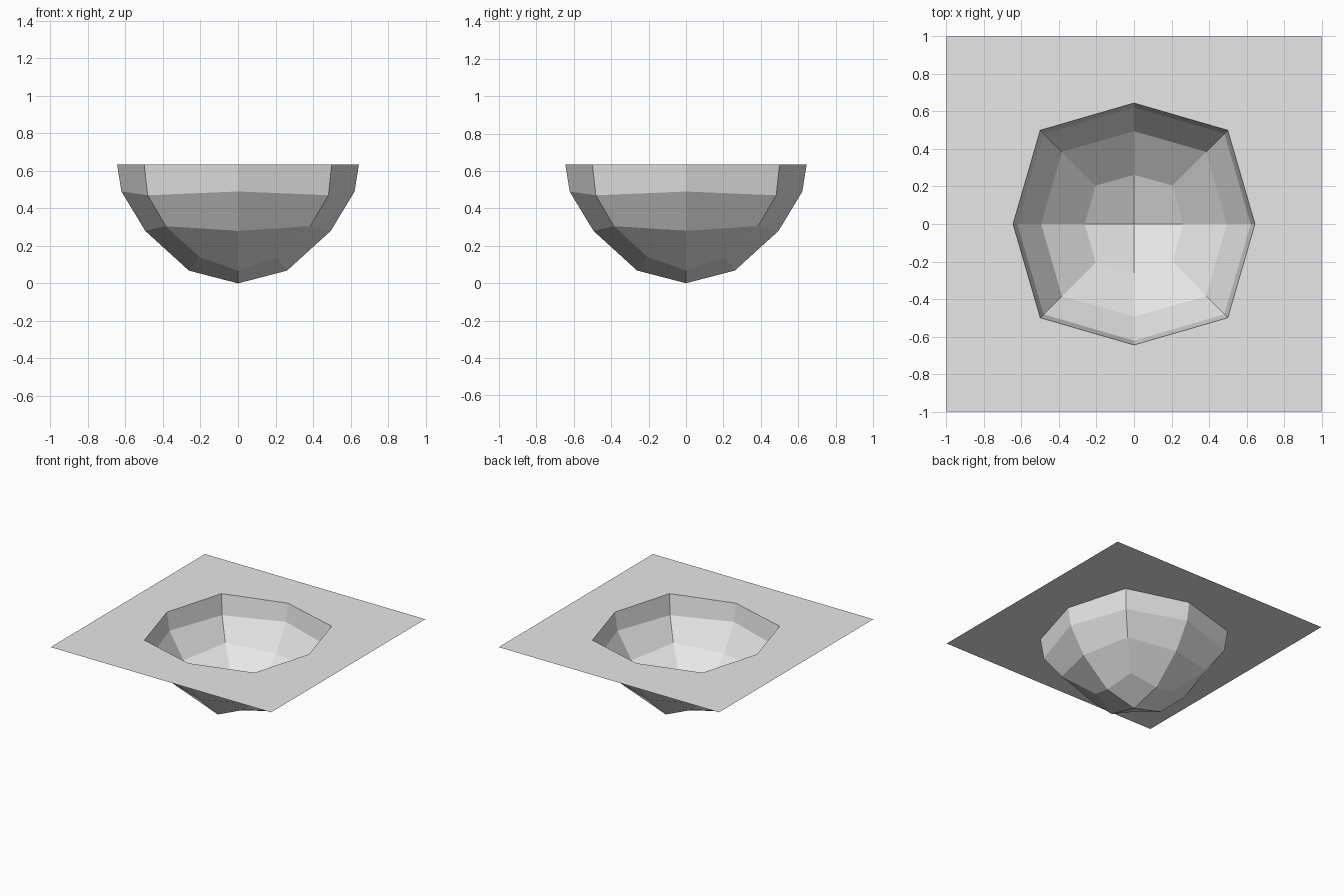
import bpy
import bmesh

cube = bpy.data.objects.get("Cube")
if cube:
    bpy.data.objects.remove(cube, do_unlink=True)

grey = bpy.data.materials.new("plain grey")
grey.use_nodes = True
grey.diffuse_color = (0.8, 0.8, 0.8, 1)
grey.node_tree.nodes["Principled BSDF"].inputs["Base Color"].default_value = (0.8, 0.8, 0.8, 1)

# Eight compass directions, alternating axis and diagonal
DIRECTIONS = [(1, 0), (1, 1), (0, 1), (-1, 1), (-1, 0), (-1, -1), (0, -1), (1, -1)]
TOP = 0.635


def add_ring(bm, axis, axis_z, diagonal, diagonal_z):
    """Eight-point ring with its own reach and height on axes and diagonals."""
    ring = []
    for x, y in DIRECTIONS:
        reach, z = (diagonal, diagonal_z) if x and y else (axis, axis_z)
        ring.append(bm.verts.new((x * reach, y * reach, z)))
    return ring


def bridge(bm, outer, inner):
    for i in range(8):
        j = (i + 1) % 8
        bm.faces.new((outer[i], outer[j], inner[j], inner[i]))


def finish(bm, name):
    mesh = bpy.data.meshes.new(name)
    bm.to_mesh(mesh)
    bm.free()
    mesh.materials.append(grey)
    obj = bpy.data.objects.new(name, mesh)
    bpy.context.collection.objects.link(obj)


# Square flat sheet with an eight-sided opening
bm = bmesh.new()
bridge(bm, add_ring(bm, 1, TOP, 1, TOP), add_ring(bm, 0.645, TOP, 0.5, TOP))
finish(bm, "flat_surround")

# Faceted bowl hanging below the opening, facing inward
bm = bmesh.new()
profile = [
    (0.645, TOP, 0.5, TOP),
    (0.622, 0.49, 0.482, 0.47),
    (0.495, 0.28, 0.385, 0.305),
    (0.262, 0.068, 0.205, 0.14),
]
rings = [add_ring(bm, *row) for row in profile]
for outer, inner in zip(rings, rings[1:]):
    bridge(bm, outer, inner)

# Four kite-shaped faces close the bottom
tip = bm.verts.new((0, 0, 0))
last = rings[-1]
for i in range(0, 8, 2):
    bm.faces.new((tip, last[i], last[i + 1], last[(i + 2) % 8]))
finish(bm, "bowl")
